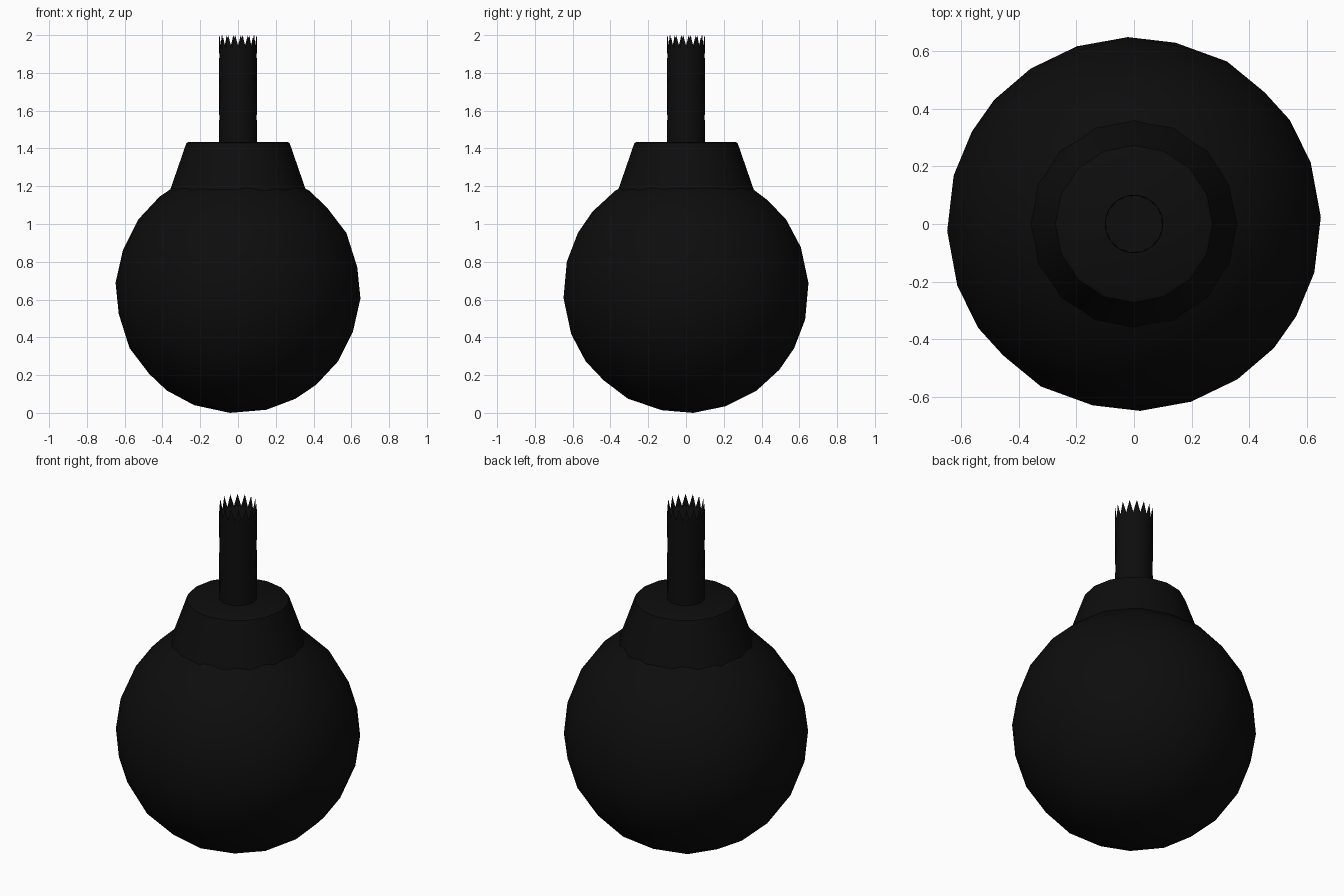
import bpy, bmesh, math
from mathutils import Matrix

if "Cube" in bpy.data.objects:
    bpy.data.objects.remove(bpy.data.objects["Cube"])

black = bpy.data.materials.new("matte black")
black.diffuse_color = (0.004, 0.004, 0.004, 1)
black.use_nodes = True
black.node_tree.nodes["Principled BSDF"].inputs["Base Color"].default_value = black.diffuse_color


def finish(bm, name, angle):
    bmesh.ops.recalc_face_normals(bm, faces=bm.faces)
    me = bpy.data.meshes.new(name)
    bm.to_mesh(me)
    bm.free()
    me.materials.append(black)
    ob = bpy.data.objects.new(name, me)
    bpy.context.collection.objects.link(ob)
    bpy.ops.object.select_all(action='DESELECT')
    ob.select_set(True)
    bpy.context.view_layer.objects.active = ob
    bpy.ops.object.shade_smooth_by_angle(angle=math.radians(angle))
    return ob


def skin(bm, rings):
    # quads between successive rings, with both ends closed
    n = len(rings[0])
    for a, b in zip(rings, rings[1:]):
        for i in range(n):
            j = (i + 1) % n
            bm.faces.new((a[i], a[j], b[j], b[i]))


# round body: low-poly icosphere, slightly tilted
bm = bmesh.new()
tilt = Matrix.Rotation(math.radians(-28), 4, 'Y') @ Matrix.Rotation(math.radians(4), 4, 'X')
bmesh.ops.create_icosphere(bm, subdivisions=3, radius=0.65,
                           matrix=Matrix.Translation((0, 0, 0.65)) @ tilt)
low = min(v.co.z for v in bm.verts)
bmesh.ops.translate(bm, verts=bm.verts, vec=(0, 0, -low))
finish(bm, "round_body", 40)

# tapered collar with a small bevel at its top edge
bm = bmesh.new()
N = 16
rings = []
for r, z in [(0.387, 1.10), (0.278, 1.415), (0.273, 1.428), (0.26, 1.435)]:
    rings.append([bm.verts.new((r * math.cos(2 * math.pi * i / N),
                                r * math.sin(2 * math.pi * i / N), z)) for i in range(N)])
skin(bm, rings)
bm.faces.new(rings[-1])
bm.faces.new(rings[0])
finish(bm, "collar", 35)

# fuse: finely ridged, gently twisted rope with a frayed, toothed end
bm = bmesh.new()
N = 32
rings = []
levels = [1.40 + (1.93 - 1.40) * k / 8 for k in range(9)]
for z in levels:
    twist = (z - 1.40) * 1.2
    ring = []
    for i in range(N):
        r = 0.101 if i % 2 == 0 else 0.098
        a = 2 * math.pi * i / N + twist
        ring.append(bm.verts.new((r * math.cos(a), r * math.sin(a), z)))
    rings.append(ring)
skin(bm, rings)
top = rings[-1]
bm.faces.new(top)
for i in range(0, N, 2):
    p = top[i].co
    tip = bm.verts.new((p.x, p.y, 2.0))
    bm.faces.new((top[i - 1], top[i], tip))
    bm.faces.new((top[i], top[(i + 1) % N], tip))
finish(bm, "fuse", 40)
